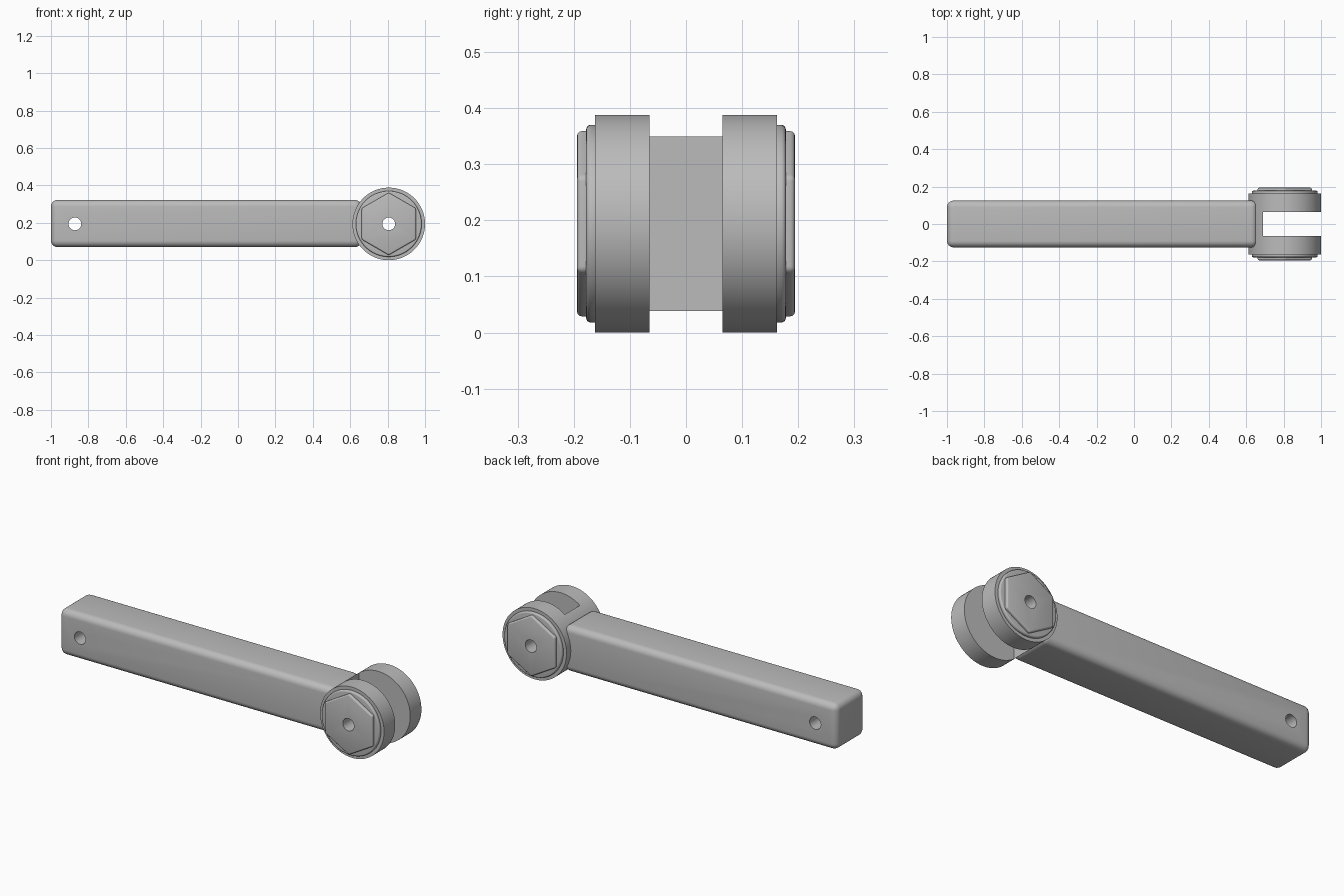
import bpy
import math

cube = bpy.data.objects.get("Cube")
if cube:
    bpy.data.objects.remove(cube, do_unlink=True)

grey = bpy.data.materials.new("plain grey")
grey.use_nodes = True
grey.diffuse_color = (0.5, 0.5, 0.5, 1)
grey.node_tree.nodes["Principled BSDF"].inputs["Base Color"].default_value = (0.5, 0.5, 0.5, 1)

HEAD_X, MID_Z, HEAD_R = 0.806, 0.194, 0.194
HOLE_R = 0.034


def finish(obj, name):
    obj.name = name
    obj.data.materials.append(grey)
    return obj


def box(name, x0, x1, half_y, z0, z1):
    bpy.ops.mesh.primitive_cube_add(size=1, location=((x0 + x1) / 2, 0, (z0 + z1) / 2))
    obj = bpy.context.object
    obj.scale = (x1 - x0, 2 * half_y, z1 - z0)
    bpy.ops.object.transform_apply(location=False, rotation=False, scale=True)
    return finish(obj, name)


def cross_cylinder(name, x, y0, y1, radius, sides=96, turn=0):
    """Cylinder lying along y, between y0 and y1."""
    bpy.ops.mesh.primitive_cylinder_add(vertices=sides, radius=radius, depth=y1 - y0,
                                        location=(x, (y0 + y1) / 2, MID_Z),
                                        rotation=(math.pi / 2, turn, 0))
    return finish(bpy.context.object, name)


def apply(obj, mod):
    bpy.context.view_layer.objects.active = obj
    bpy.ops.object.modifier_apply(modifier=mod.name)


def bevel(obj, width, segments, rim_only=False):
    mod = obj.modifiers.new("round", 'BEVEL')
    mod.width, mod.segments = width, segments
    mod.limit_method = 'ANGLE'
    mod.angle_limit = math.radians(40)
    apply(obj, mod)


def cut(obj, cutter):
    mod = obj.modifiers.new("cut", 'BOOLEAN')
    mod.operation, mod.solver, mod.object = 'DIFFERENCE', 'EXACT', cutter
    apply(obj, mod)


# Cutters: the two cross holes and the fork slot
end_hole = cross_cylinder("end_hole_cutter", -0.872, -0.5, 0.5, HOLE_R, 48)
pivot_hole = cross_cylinder("pivot_hole_cutter", HEAD_X, -0.5, 0.5, HOLE_R, 48)
slot = box("slot_cutter", 0.69, 1.2, 0.065, -0.2, 0.6)

# Rounded bar
arm = box("arm", -1, 0.66, 0.125, 0.07, 0.322)
bevel(arm, 0.035, 6)
cut(arm, end_hole)

# Round head, slotted into a fork
head = cross_cylinder("fork_head", HEAD_X, -0.162, 0.162, HEAD_R, 128)
cut(head, slot)
cut(head, pivot_hole)
parts = [arm, head]

# Washer and hexagonal cap on both cheeks
for side, y_sign in (("front", -1), ("back", 1)):
    y0, y1 = sorted((y_sign * 0.155, y_sign * 0.178))
    washer = cross_cylinder(side + "_washer", HEAD_X, y0, y1, 0.176)
    bevel(washer, 0.008, 4)
    y0, y1 = sorted((y_sign * 0.17, y_sign * 0.194))
    cap = cross_cylinder(side + "_hex_cap", HEAD_X, y0, y1, 0.167, 6)
    bevel(cap, 0.008, 4)
    for part in (washer, cap):
        cut(part, pivot_hole)
        parts.append(part)

# The arm end must not show in the slot
cut(arm, slot)

for cutter in (end_hole, pivot_hole, slot):
    bpy.data.objects.remove(cutter, do_unlink=True)

bpy.ops.object.select_all(action='DESELECT')
for part in parts:
    part.select_set(True)
bpy.context.view_layer.objects.active = arm
bpy.ops.object.shade_smooth_by_angle(angle=math.radians(30))
